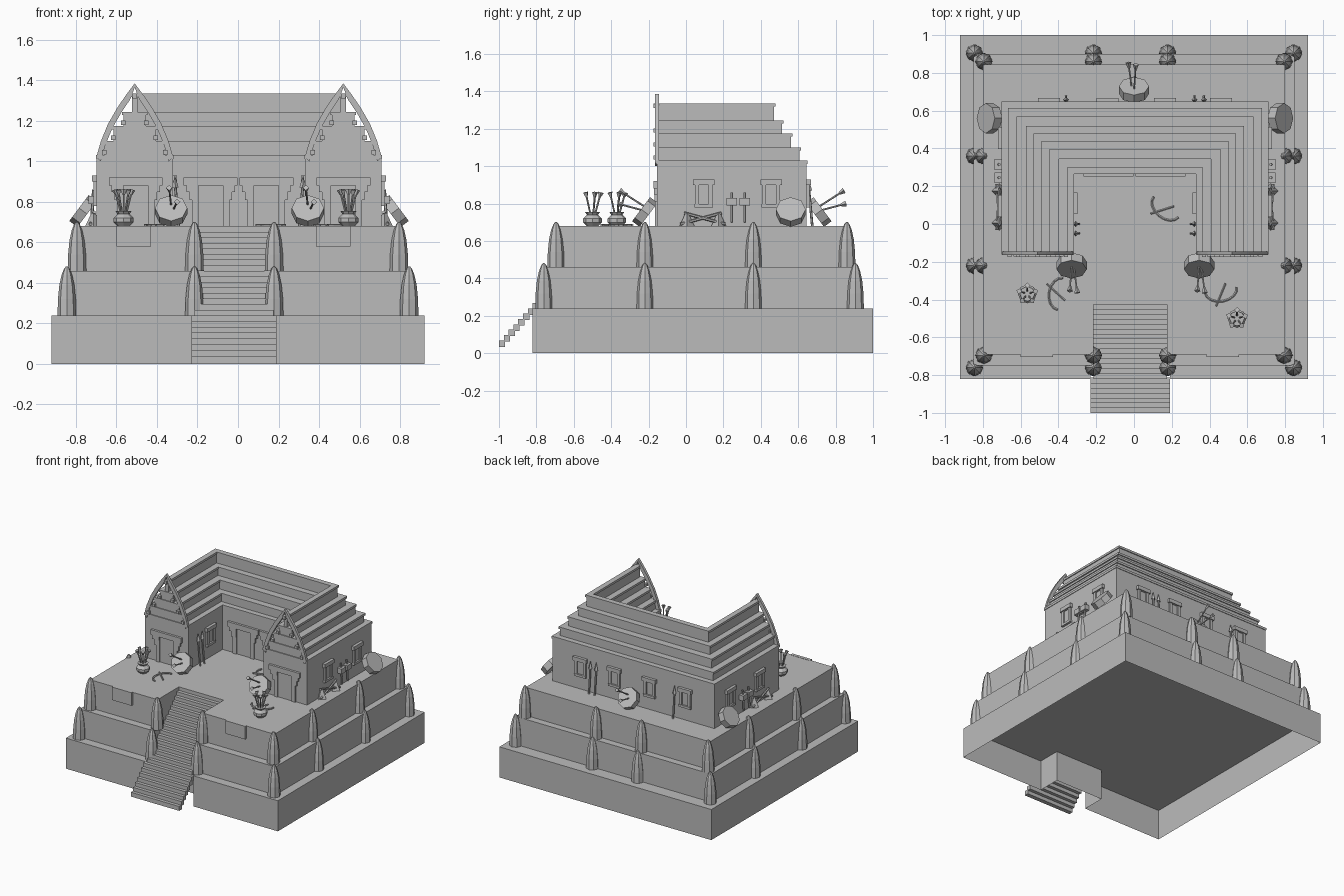
import bpy, bmesh, math
from mathutils import Matrix, Vector

if "Cube" in bpy.data.objects:
    bpy.data.objects.remove(bpy.data.objects["Cube"])

stone = bpy.data.materials.new("grey_stone")
stone.use_nodes = True
stone.diffuse_color = (0.5, 0.5, 0.5, 1)
stone.node_tree.nodes["Principled BSDF"].inputs["Base Color"].default_value = (0.5, 0.5, 0.5, 1)

FLOOR = 0.68
CX = 0.005


def finish(name, bm, recalc=True):
    if recalc:
        bmesh.ops.recalc_face_normals(bm, faces=bm.faces)
    me = bpy.data.meshes.new(name)
    bm.to_mesh(me)
    bm.free()
    me.materials.append(stone)
    ob = bpy.data.objects.new(name, me)
    bpy.context.collection.objects.link(ob)
    return ob


def box(bm, x0, x1, y0, y1, z0, z1, m=Matrix()):
    size = Matrix.Diagonal((x1 - x0, y1 - y0, z1 - z0, 1))
    mid = Matrix.Translation(((x0 + x1) / 2, (y0 + y1) / 2, (z0 + z1) / 2))
    bmesh.ops.create_cube(bm, size=1, matrix=m @ mid @ size)


def rod(bm, p, q, r1, r2=None, seg=6, m=Matrix()):
    p, q = Vector(p), Vector(q)
    turn = (q - p).to_track_quat('Z', 'Y').to_matrix().to_4x4()
    bmesh.ops.create_cone(bm, cap_ends=True, segments=seg, radius1=r1,
                          radius2=r1 if r2 is None else r2, depth=(q - p).length,
                          matrix=m @ Matrix.Translation((p + q) / 2) @ turn)


def prism(bm, pts, z0, z1, bottom=True):
    face = bm.faces.new([bm.verts.new((x, y, z0)) for x, y in pts])
    new = bmesh.ops.extrude_face_region(bm, geom=[face], use_keep_orig=True)
    for v in new["geom"]:
        if isinstance(v, bmesh.types.BMVert):
            v.co.z = z1
    if not bottom:
        bm.faces.remove(face)


def lathe(bm, profile, seg, m):
    rings = [[bm.verts.new(m @ Vector((r * math.cos(t), r * math.sin(t), z)))
              for t in [2 * math.pi * i / seg for i in range(seg)]] for r, z in profile]
    for a, b in zip(rings, rings[1:]):
        for i in range(seg):
            j = (i + 1) % seg
            bm.faces.new((a[i], a[j], b[j], b[i]))
    bm.faces.new(rings[0][::-1])
    bm.faces.new(rings[-1])


def wall(x, y, angle, z=FLOOR):
    """Local frame on a wall: -y points outward."""
    return Matrix.Translation((x, y, z)) @ Matrix.Rotation(math.radians(angle), 4, 'Z')


def slotted(x, y0, y1, s0, s1, depth):
    """Rectangle with a stair slot in its front edge."""
    return [(-x, y0), (s0, y0), (s0, depth), (s1, depth), (s1, y0), (x, y0), (x, y1), (-x, y1)]


# Base (hollow below) and the two terraces
for name, pts, z0, z1 in (
        ("base", slotted(0.92, -0.82, 1.0, -0.23, 0.19, -0.64), 0, 0.24),
        ("lower_terrace", slotted(0.85, -0.75, 0.90, -0.215, 0.175, -0.4), 0.24, 0.46),
        ("upper_terrace", slotted(0.80, -0.69, 0.845, -0.215, 0.175, -0.4), 0.46, FLOOR)):
    bm = bmesh.new()
    prism(bm, pts, z0, z1, name != "base")
    finish(name, bm)

# Stairs
for name, x0, x1, y0, y1, z0, z1, n in (
        ("lower_stairs", -0.23, 0.19, -1.0, -0.82, 0.04, 0.24, 7),
        ("upper_stairs", -0.215, 0.175, -0.82, -0.4, 0.24, FLOOR, 16)):
    bm = bmesh.new()
    run, rise = (y1 - y0) / n, (z1 - z0) / n
    for i in range(n):
        box(bm, x0, x1, y0 + i * run, y0 + (i + 1.3) * run, z0 + (i - 0.2) * rise, z0 + (i + 1) * rise)
    finish(name, bm)

# Front terrace plaques
bm = bmesh.new()
for x in (-0.515, 0.47):
    box(bm, x - 0.085, x + 0.085, -0.705, -0.68, 0.58, FLOOR + 0.002)
finish("terrace_plaques", bm)

# Curved pillars around both terraces
bm = bmesh.new()
horn = [(0.046, 0), (0.044, 0.08), (0.037, 0.15), (0.026, 0.2), (0.014, 0.23), (0.004, 0.242)]
for z, xs, front, back in ((0.24, 0.845, -0.76, 0.905), (0.46, 0.795, -0.695, 0.86)):
    spots = [(x, y) for x in (-xs, -0.215, 0.178, xs) for y in (front, back)]
    spots += [(x, y) for x in (-xs, xs) for y in (-0.22, 0.36)]
    for x, y in spots:
        lathe(bm, horn, 8, Matrix.Translation((x, y, z)))
finish("pillars", bm)


# House walls and stepped roof on a U-shaped plan
def u_plan(hw, front=-0.155):
    o, i, b, c = 0.515 + hw, 0.515 - hw, 0.457 + hw, 0.457 - hw
    return [(CX + x, y) for x, y in ((-o, front), (-i, front), (-i, c), (i, c),
                                     (i, front), (o, front), (o, b), (-o, b))]


bm = bmesh.new()
prism(bm, u_plan(0.188), FLOOR, 1.03)
finish("house_walls", bm)
bm = bmesh.new()
steps = [(0.15, 1.03, 1.10), (0.105, 1.10, 1.175), (0.056, 1.175, 1.245), (0.014, 1.245, 1.335)]
for hw, z0, z1 in steps:
    prism(bm, u_plan(hw), z0, z1)
    prism(bm, u_plan(hw + 0.007, -0.162), z1 - 0.017, z1)
prism(bm, u_plan(0.192, -0.162), 1.013, 1.031)
finish("stepped_roof", bm)

# Curved gable boards and beam ends
bm = bmesh.new()
arc = [(0.19, 1.02), (0.167, 1.10), (0.132, 1.185), (0.086, 1.265), (0.045, 1.325), (0.0, 1.385)]
for cx in (CX - 0.515, CX + 0.515):
    for s in (-1, 1):
        for (a, za), (b, zb) in zip(arc, arc[1:]):
            ends = [(a, za), (b, zb), (max(b - 0.022, 0), zb - 0.02), (a - 0.022, za - 0.02)]
            lo = [bm.verts.new((cx + s * x, -0.165, z)) for x, z in ends]
            hi = [bm.verts.new((cx + s * x, -0.145, z)) for x, z in ends]
            bm.faces.new(lo)
            bm.faces.new(hi)
            for i in range(4):
                j = (i + 1) % 4
                bm.faces.new((lo[i], lo[j], hi[j], hi[i]))
        for hw, z0, z1 in steps[:3]:
            box(bm, cx + s * hw - 0.011, cx + s * hw + 0.011, -0.175, -0.15, z0 + 0.005, z0 + 0.027)
    box(bm, cx - 0.011, cx + 0.011, -0.175, -0.15, 1.31, 1.335)
finish("gable_boards", bm)

# Doorways
bm = bmesh.new()
for m in (wall(-0.505, -0.155, 0), wall(0.52, -0.155, 0), wall(-0.135, 0.269, 0), wall(0.14, 0.269, 0)):
    box(bm, -0.133, 0.133, -0.018, 0.01, 0.2, 0.24, m)
    for s in (-1, 1):
        for a, b, d, z0, z1 in ((0.06, 0.12, 0.016, 0.17, 0.2), (0.06, 0.105, 0.014, 0.13, 0.17),
                                (0.06, 0.092, 0.012, 0, 0.13)):
            box(bm, min(s * a, s * b), max(s * a, s * b), -d, 0.01, z0, z1, m)
    box(bm, -0.06, 0.06, -0.004, 0.01, 0, 0.2, m)
finish("doorways", bm)

# Windows
bm = bmesh.new()
frames = [wall(x, 0.645, 180) for x in (-0.45, -0.14, 0.165, 0.46)]
frames += [wall(CX + s * 0.703, y, s * 90) for s in (-1, 1) for y in (0.095, 0.455)]
frames += [wall(CX + s * 0.327, 0.11, -s * 90) for s in (-1, 1)]
for m in frames:
    box(bm, -0.058, 0.058, -0.022, 0.01, 0.22, 0.25, m)
    box(bm, -0.05, 0.05, -0.018, 0.01, 0.1, 0.118, m)
    for s in (-0.037, 0.037):
        box(bm, s - 0.011, s + 0.011, -0.015, 0.01, 0.115, 0.22, m)
    box(bm, -0.028, 0.028, -0.004, 0.01, 0.115, 0.22, m)
finish("windows", bm)


# Leaning shields, with arrows stuck in some
def arrow(bm, p, q, m):
    p, q = Vector(p), Vector(q)
    rod(bm, p, q, 0.005, m=m)
    rod(bm, p.lerp(q, 0.8), q, 0.006, 0.016, 4, m)


bm = bmesh.new()
for m, shot in ((wall(-0.33, -0.155, 0), 1), (wall(0.345, -0.155, 0), 1), (wall(0.0, 0.645, 180), 1),
                (wall(-0.70, 0.56, -90), 0), (wall(0.71, 0.56, 90), 0)):
    rod(bm, (0, -0.045, 0.06), (0, -0.085, 0.09), 0.08, seg=8, m=m)
    if shot:
        arrow(bm, (0.01, -0.06, 0.08), (0.03, -0.21, 0.12), m)
        arrow(bm, (0, -0.06, 0.1), (-0.01, -0.2, 0.19), m)
finish("shields_and_arrows", bm)

# Jars of sticks
bm = bmesh.new()
jar = [(0.03, 0), (0.05, 0.02), (0.05, 0.04), (0.03, 0.06), (0.04, 0.075)]
for x, y in ((-0.565, -0.37), (0.545, -0.5)):
    m = Matrix.Translation((x, y, FLOOR))
    lathe(bm, jar, 8, m)
    for i in range(5):
        t = i * 2 * math.pi / 5 + 0.3
        arrow(bm, (0.01 * math.cos(t), 0.01 * math.sin(t), 0.05),
              (0.045 * math.cos(t), 0.045 * math.sin(t), 0.18), m)
finish("jars_with_sticks", bm)

# Spears against the walls
bm = bmesh.new()
spears = [wall(x, 0.645, 180) for x in (-0.36, 0.32, 0.37)]
spears += [wall(CX + s * 0.327, y, -s * 90) for s in (-1, 1) for y in (-0.05, 0.0)]
for m in spears:
    rod(bm, (0, -0.03, 0), (0, -0.012, 0.2), 0.007, m=m)
    rod(bm, (0, -0.013, 0.19), (0, -0.01, 0.25), 0.016, 0.001, 4, m)
finish("spears", bm)

# Hammers and crossed axes along the outer side walls
bm = bmesh.new()
for s in (-1, 1):
    for y in (0.245, 0.315):
        m = wall(CX + s * 0.703, y, s * 90)
        rod(bm, (0, -0.025, 0.02), (0, -0.015, 0.18), 0.008, m=m)
        box(bm, -0.028, 0.028, -0.04, -0.003, 0.11, 0.15, m)
    m = wall(CX + s * 0.703, 0.09, s * 90)
    for k in (-1, 1):
        rod(bm, (-k * 0.12, -0.03, 0.01), (k * 0.1, -0.012, 0.07), 0.008, m=m)
        rod(bm, (k * 0.085, -0.016, 0.0), (k * 0.085, -0.016, 0.07), 0.04, 0.008, 4, m)
finish("hammers_and_axes", bm)

# Bows lying on the floor
bm = bmesh.new()
for x, y, turn in ((-0.39, -0.37, 80), (0.46, -0.35, 190), (0.17, 0.09, 140)):
    m = wall(x, y, turn, FLOOR + 0.006)
    pts = [(0.085 * math.cos(t), 0.06 * math.sin(t), 0) for t in [math.pi * i / 8 for i in range(9)]]
    for p, q in zip(pts, pts[1:]):
        rod(bm, p, q, 0.006, seg=5, m=m)
    rod(bm, (-0.03, -0.03, 0), (0.04, 0.08, 0), 0.005, seg=5, m=m)
finish("bows", bm)
